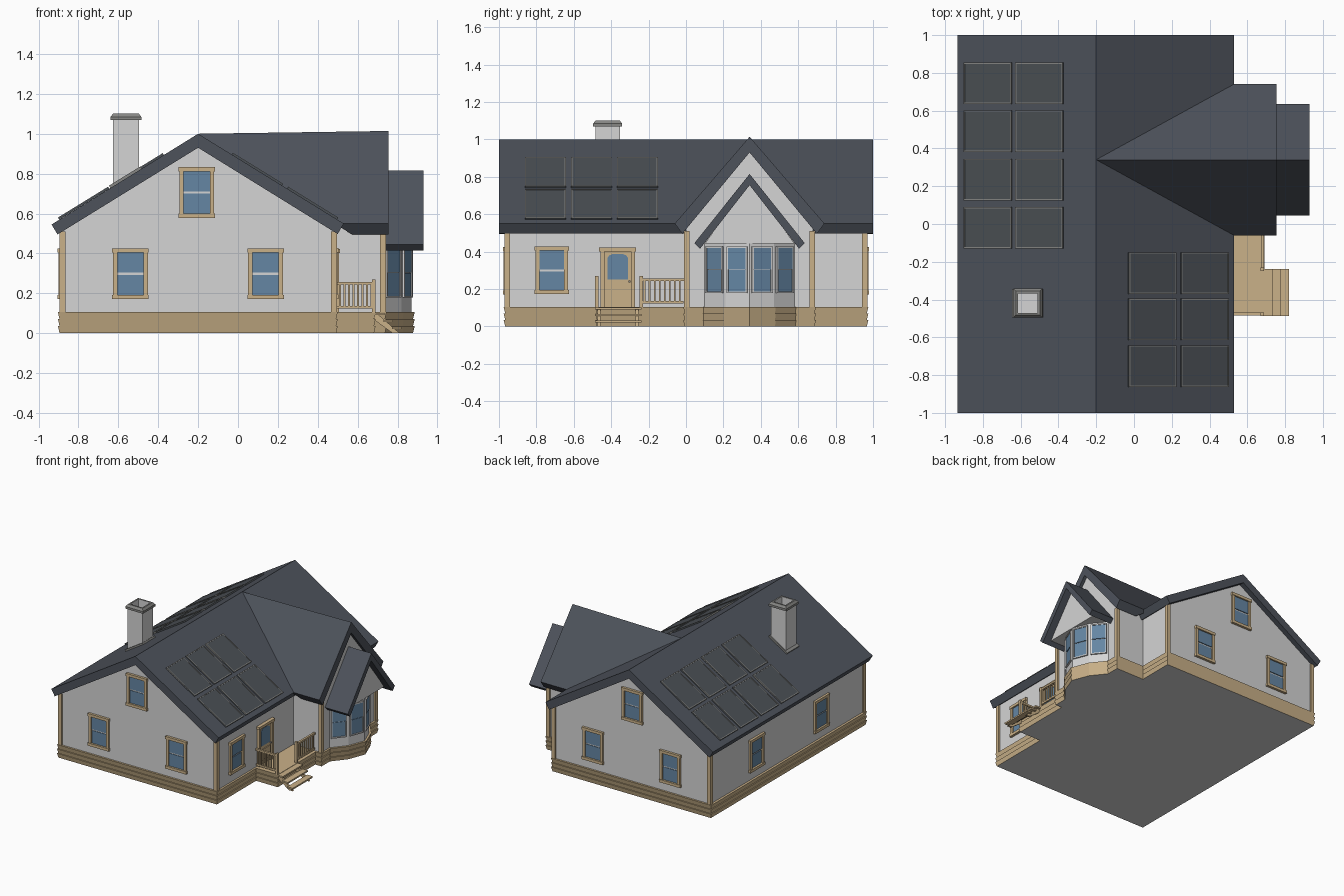
import bpy, bmesh, math
from mathutils import Matrix, Vector

if "Cube" in bpy.data.objects:
    bpy.data.objects.remove(bpy.data.objects["Cube"])


def material(name, rgb):
    m = bpy.data.materials.new(name)
    m.diffuse_color = (*rgb, 1)
    m.use_nodes = True
    m.node_tree.nodes["Principled BSDF"].inputs["Base Color"].default_value = m.diffuse_color
    return m


WALL = material("wall_white", (0.66, 0.66, 0.66))
TAN = material("tan_wood", (0.59, 0.44, 0.25))
ROOF = material("slate_roof", (0.075, 0.085, 0.105))
GLASS = material("blue_glass", (0.13, 0.24, 0.37))
PANEL = material("solar_dark", (0.07, 0.08, 0.09))
GREY = material("mid_grey", (0.24, 0.24, 0.23))


def finish(name, bm, mats):
    bmesh.ops.recalc_face_normals(bm, faces=bm.faces)
    me = bpy.data.meshes.new(name)
    bm.to_mesh(me)
    bm.free()
    for m in mats:
        me.materials.append(m)
    ob = bpy.data.objects.new(name, me)
    bpy.context.collection.objects.link(ob)
    return ob


def boxes(name, parts, M=Matrix()):
    """One object from boxes given as (material, centre, size)."""
    bm = bmesh.new()
    mats = []
    for mat, c, s in parts:
        if mat not in mats:
            mats.append(mat)
        before = set(bm.faces)
        bmesh.ops.create_cube(bm, size=1, matrix=M @ Matrix.Translation(c) @ Matrix.Diagonal((*s, 1)))
        for f in set(bm.faces) - before:
            f.material_index = mats.index(mat)
    return finish(name, bm, mats)


def loft(bm, rings):
    """Skin closed rings of points and cap both ends; returns (first cap, bands)."""
    vs = [[bm.verts.new(p) for p in r] for r in rings]
    n = len(vs[0])
    first = bm.faces.new(vs[0])
    bm.faces.new(vs[-1])
    bands = [[bm.faces.new((a[i], a[(i + 1) % n], b[(i + 1) % n], b[i])) for i in range(n)]
             for a, b in zip(vs, vs[1:])]
    return first, bands


def prism(name, mat, prof, axis, lo, hi, cut=None):
    """Extrude a 2D profile along an axis, optionally keeping one side of a plane."""
    put = {'x': lambda p, t: (t, *p), 'y': lambda p, t: (p[0], t, p[1]), 'z': lambda p, t: (*p, t)}[axis]
    bm = bmesh.new()
    loft(bm, [[put(p, t) for p in prof] for t in (lo, hi)])
    if axis == 'x' and cut:
        for v in bm.verts:                      # wing ridge rises slightly outward
            if v.co.z > 0.99 and v.co.x > 0:
                v.co.z += 0.014
    if cut:
        bmesh.ops.bisect_plane(bm, geom=bm.verts[:] + bm.edges[:] + bm.faces[:],
                               plane_co=cut[0], plane_no=cut[1], clear_inner=True)
    return finish(name, bm, [mat])


def offset(poly, t):
    """Move a counter-clockwise outline inward by t."""
    out = []
    for i, p in enumerate(poly):
        p = Vector(p)
        d0 = (p - Vector(poly[i - 1])).normalized()
        d1 = (Vector(poly[(i + 1) % len(poly)]) - p).normalized()
        a, b = Vector((-d0.y, d0.x)), Vector((-d1.y, d1.x))
        out.append(p + (a + b) * t / (1 + a.dot(b)))
    return out


# Foundation with three lapped boards, including porch and bay
bay = [(0.73, 0.10), (0.82, 0.21), (0.87, 0.34), (0.82, 0.47), (0.73, 0.58)]
bay_base = [(0.745, 0.092), (0.832, 0.2), (0.886, 0.34), (0.832, 0.48), (0.745, 0.588)]
outline = [(-0.903, -0.975), (0.5, -0.975), (0.5, -0.485), (0.69, -0.485), (0.69, -0.015), (0.745, -0.015),
           *bay_base, (0.745, 0.695), (0.5, 0.695), (0.5, 0.975), (-0.903, 0.975)]
bm = bmesh.new()
rings = []
for i in range(3):
    for t, z in ((0.008, i * 0.035), (0, (i + 1) * 0.035)):
        rings.append([(*p, z) for p in offset(outline, t)])
bottom, _ = loft(bm, rings)
bottom.material_index = 1
finish("foundation", bm, [TAN, WALL])

# Walls
prism("main_walls", WALL, [(-0.885, 0.09), (0.485, 0.09), (0.485, 0.52), (-0.2, 0.95), (-0.885, 0.52)],
      'y', -0.96, 0.96)
prism("wing_walls", WALL, [(0, 0.09), (0.68, 0.09), (0.68, 0.53), (0.34, 0.95), (0, 0.53)], 'x', 0.35, 0.73)
prism("bay_walls", WALL, [(0.7, 0.10), *bay, (0.7, 0.58)], 'z', 0.09, 0.45)
prism("bay_gable", WALL, [(0.10, 0.442), (0.58, 0.442), (0.34, 0.775)], 'x', 0.71, 0.872)

# Corner boards
corners = [(x, y) for x in (-0.881, 0.481) for y in (-0.956, 0.956)] + [(0.726, 0.004), (0.726, 0.676)]
boxes("corner_boards", [(TAN, (x, y, 0.305), (0.03, 0.03, 0.41)) for x, y in corners])

# Roofs
prism("main_roof", ROOF, [(-0.935, 0.545), (-0.2, 1.0), (0.53, 0.55), (0.5, 0.497), (-0.2, 0.93), (-0.905, 0.495)],
      'y', -1, 1)
prism("wing_roof", ROOF, [(-0.06, 0.55), (0.34, 1.0), (0.74, 0.55), (0.70, 0.495), (0.34, 0.93), (-0.02, 0.495)],
      'x', -0.2, 0.755, ((-0.2, 0, 0.97), (0.615, 0, 1)))
prism("bay_roof", ROOF, [(0.045, 0.445), (0.34, 0.815), (0.635, 0.445), (0.605, 0.415), (0.34, 0.755), (0.075, 0.415)],
      'x', 0.725, 0.93)


# Windows: frame, sill, header and two offset panes; faces -y before turning
def window(name, pos, turn, w=0.175, h=0.255, b=0.022, mat=TAN, deep=0.03):
    M = Matrix.Translation(pos) @ Matrix.Rotation(turn, 4, 'Z')
    ext = 0.008 if mat is TAN else 0
    parts = [(mat, (s * (w - b) / 2, 0, 0), (b, deep, h)) for s in (-1, 1)]
    parts += [(mat, (0, 0, s * (h - b) / 2), (w + ext, deep + ext, b)) for s in (-1, 1)]
    parts += [(GLASS, (0, 0, -h / 4), (w - b, 0.008, h / 2 - b / 2)),
              (GLASS, (0, 0, h / 4), (w - b, 0.014, h / 2 - b / 2))]
    boxes(name, parts, M)


for side, y, a in (("front", -0.96, 0), ("back", 0.96, math.pi)):
    for i, (x, z) in enumerate([(-0.54, 0.298), (0.138, 0.298), (-0.207, 0.705)]):
        window(f"{side}_window_{i}", (x, y, z), a)
for i, y in enumerate((0.39, -0.42)):
    window(f"left_window_{i}", (-0.885, y, 0.298), -math.pi / 2)
window("right_window", (0.485, -0.718, 0.3), math.pi / 2)
for i, (p, q) in enumerate(zip(bay, bay[1:])):
    d = Vector(q) - Vector(p)
    mid = (Vector(p) + Vector(q)) / 2
    window(f"bay_window_{i}", (*mid, 0.303), math.atan2(d.y, d.x), 0.118, 0.25, 0.009, WALL, 0.022)

# Door with arched light and raised panel
dy = -0.365
boxes("door", [(TAN, (0.487, dy, 0.25), (0.016, 0.15, 0.3)),
               (TAN, (0.49, dy, 0.411), (0.045, 0.198, 0.02)),
               (TAN, (0.494, dy, 0.18), (0.014, 0.115, 0.085)),
               (GREY, (0.5, dy + 0.062, 0.24), (0.015, 0.01, 0.01))]
      + [(TAN, (0.49, dy + s * 0.081, 0.255), (0.034, 0.02, 0.3)) for s in (-1, 1)])
prism("door_glass", GLASS, [(dy - 0.055, 0.25), (dy + 0.055, 0.25), (dy + 0.055, 0.365), (dy + 0.045, 0.38),
                            (dy + 0.025, 0.388), (dy - 0.025, 0.388), (dy - 0.045, 0.38), (dy - 0.055, 0.365)],
      'x', 0.49, 0.499)


# Porch railings, posts and steps
def railing(name, p, q, n=8):
    p, q = Vector(p), Vector(q)
    d = q - p
    bar = lambda t: (abs(d.x) + t, abs(d.y) + t, 0.014)
    mid = (p + q) / 2
    parts = [(TAN, (mid.x, mid.y, z), bar(t)) for z, t in ((0.25, 0.016), (0.13, 0.012))]
    parts += [(TAN, (*(p + d * (i + 0.5) / n), 0.19), (0.009, 0.009, 0.12)) for i in range(n)]
    boxes(name, parts)


railing("porch_side_railing", (0.5, -0.476), (0.68, -0.476))
railing("porch_front_railing", (0.68, -0.235), (0.68, -0.02))
boxes("porch_posts", [(TAN, (0.68, y, 0.185), (0.018, 0.018, 0.17)) for y in (-0.478, -0.24)])
boxes("step_treads", [(TAN, (0.71 + 0.043 * i, -0.362, 0.096 - 0.035 * i), (0.048, 0.25, 0.012)) for i in range(3)])
for i, y in enumerate((-0.472, -0.27)):
    prism(f"step_stringer_{i}", TAN, [(0.685, 0.092), (0.705, 0.092), (0.81, 0.0), (0.775, 0.0), (0.685, 0.065)],
          'y', y, y + 0.016)

# Solar panels lying on both roof slopes
pitch = math.atan(0.615)


def on_roof(x, y):
    s = 1 if x > -0.2 else -1
    return Matrix.Translation((x, y, 1.0 - 0.614 * abs(x + 0.2))) @ Matrix.Rotation(s * pitch, 4, 'Y')


spots = [(x, y) for x in (-0.772, -0.498) for y in (0.745, 0.492, 0.235, -0.02)]
spots += [(x, y) for x in (0.095, 0.372) for y in (-0.26, -0.505, -0.752)]
L, W, b = 0.295, 0.22, 0.007
for i, (x, y) in enumerate(spots):
    parts = [(PANEL, (0, 0, 0.003), (L, W, 0.01))]
    parts += [(GREY, (s * (L - b) / 2, 0, 0.004), (b, W, 0.012)) for s in (-1, 1)]
    parts += [(GREY, (0, s * (W - b) / 2, 0.004), (L, b, 0.012)) for s in (-1, 1)]
    boxes(f"solar_panel_{i}", parts, on_roof(x, y))

# Chimney: shaft, bevelled cap and open flue, with flashing
bm = bmesh.new()
steps = [(0.066, 0.7), (0.066, 1.068), (0.077, 1.068), (0.077, 1.085), (0.064, 1.102), (0.052, 1.102), (0.052, 1.0)]
_, bands = loft(bm, [[(-0.562 + sx * r, -0.419 + sy * r, z) for sx, sy in ((-1, -1), (1, -1), (1, 1), (-1, 1))]
                     for r, z in steps])
for band in bands[1:5]:
    for f in band:
        f.material_index = 1
finish("chimney", bm, [WALL, GREY])
boxes("chimney_flashing", [(GREY, (0, 0, 0.002), (0.185, 0.152, 0.02))], on_roof(-0.562, -0.419))
